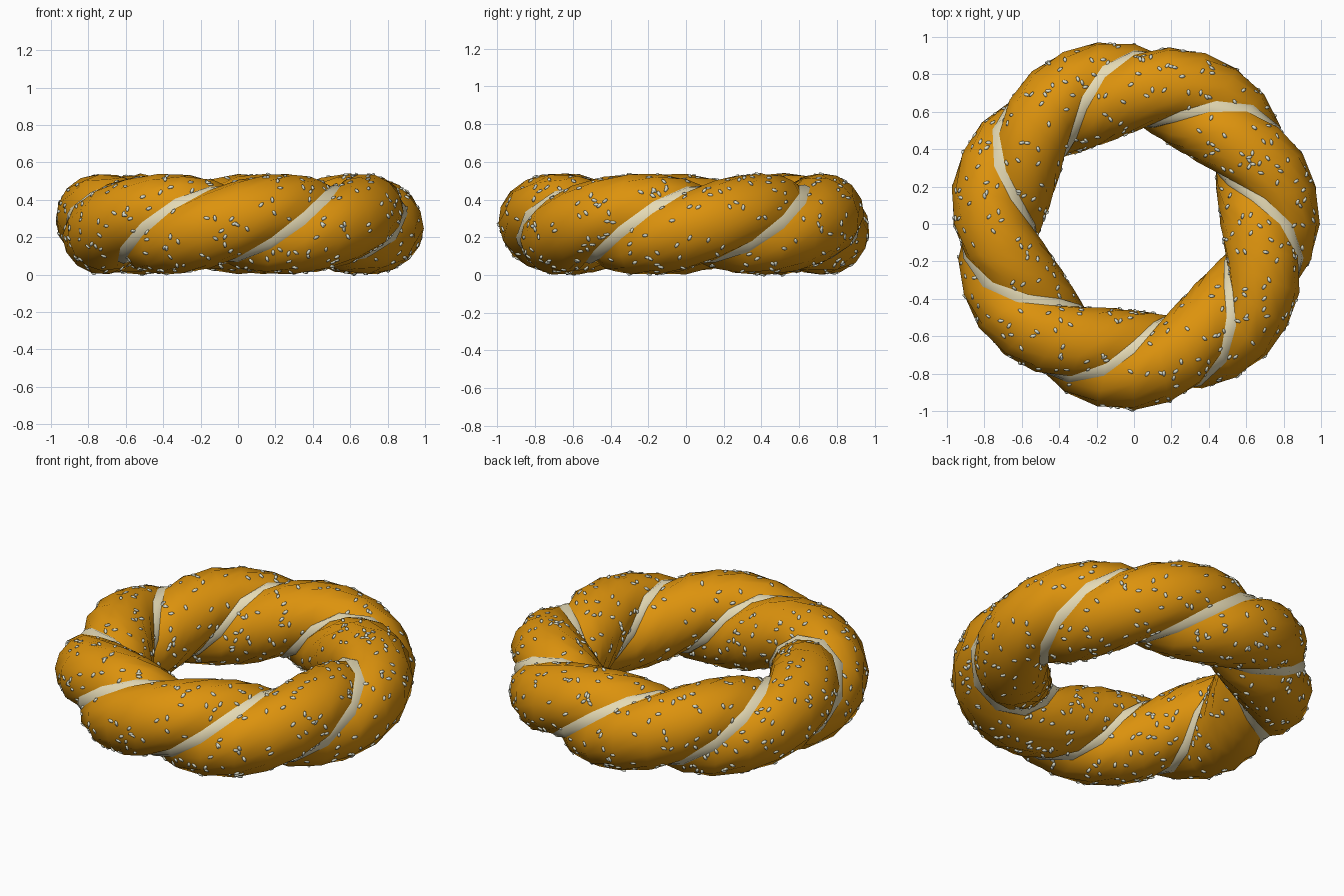
import bpy, bmesh, math, random
from math import sin, cos, pi, radians
from mathutils import Vector, Matrix

if "Cube" in bpy.data.objects:
    bpy.data.objects.remove(bpy.data.objects["Cube"])

random.seed(4)
RINGS, TWISTS = 32, 3.5            # two strands, three and a half turns
RAD, ZC = 0.727, 0.27              # ring radius and tube centre height
GROOVE, BULGE = 0.205, 0.066       # groove radius and extra lobe height
START = radians(110)               # where a groove crosses the top
GAP = radians(10)                  # half width of the pale seam


def material(name, rgb):
    m = bpy.data.materials.new(name)
    m.diffuse_color = (*rgb, 1)
    m.use_nodes = True
    m.node_tree.nodes["Principled BSDF"].inputs["Base Color"].default_value = m.diffuse_color
    return m


def twisted_band(name, profile, mat):
    """Sweep an open (angle, radius) profile twice round the ring so it closes."""
    bm = bmesh.new()
    rows = []
    for i in range(RINGS * 2):
        t = 2 * pi * i / RINGS
        turn = TWISTS * (t - START) + pi / 2
        rows.append([bm.verts.new(((RAD + r * cos(a + turn)) * cos(t),
                                   (RAD + r * cos(a + turn)) * sin(t),
                                   ZC + r * sin(a + turn))) for a, r in profile])
    for i, row in enumerate(rows):
        nxt = rows[(i + 1) % len(rows)]
        for j in range(len(profile) - 1):
            # split each twisted quad along its fuller diagonal
            for tri in ((row[j], row[j + 1], nxt[j]), (nxt[j], row[j + 1], nxt[j + 1])):
                f = bm.faces.new(tri)
                f.smooth = True
                f.normal_update()
                c = f.calc_center_median()
                core = Vector((c.x, c.y, 0)).normalized() * RAD + Vector((0, 0, ZC))
                if f.normal.dot(c - core) < 0:
                    f.normal_flip()
    return finish(name, bm, mat)


def finish(name, bm, mat):
    me = bpy.data.meshes.new(name)
    bm.to_mesh(me)
    bm.free()
    me.materials.append(mat)
    ob = bpy.data.objects.new(name, me)
    bpy.context.collection.objects.link(ob)
    return ob


# Golden crust lobes, rising steeply from the groove
N = 8
lobe = [(GAP + (pi - 2 * GAP) * k / N, GROOVE + BULGE * max(0, sin(pi * k / N)) ** 0.65)
        for k in range(N + 1)]
crust = twisted_band("crust", lobe, material("crust", (0.72, 0.29, 0.004)))

# Pale dough seam along the groove
twisted_band("dough_seam", [(-GAP, GROOVE), (0, GROOVE + 0.006), (GAP, GROOVE)],
             material("dough", (0.78, 0.70, 0.46)))

# Sesame seeds scattered over the crust
polys = list(crust.data.polygons)
picks = random.choices(polys, [p.area for p in polys], k=750)
bm = bmesh.new()
for p in picks:
    a, b, c = [crust.data.vertices[v].co for v in p.vertices]
    u, v = random.random(), random.random()
    if u + v > 1:
        u, v = 1 - u, 1 - v
    pos = a + (b - a) * u + (c - a) * v
    rot = p.normal.to_track_quat('Z', 'Y').to_matrix().to_4x4()
    mat = (Matrix.Translation(pos + p.normal * 0.002) @ rot
           @ Matrix.Rotation(random.uniform(0, 2 * pi), 4, 'Z')
           @ Matrix.Diagonal((0.019, 0.010, 0.007, 1)))
    bmesh.ops.create_icosphere(bm, subdivisions=1, radius=1, matrix=mat)
for f in bm.faces:
    f.smooth = True
finish("sesame_seeds", bm, material("sesame", (0.72, 0.74, 0.62)))
